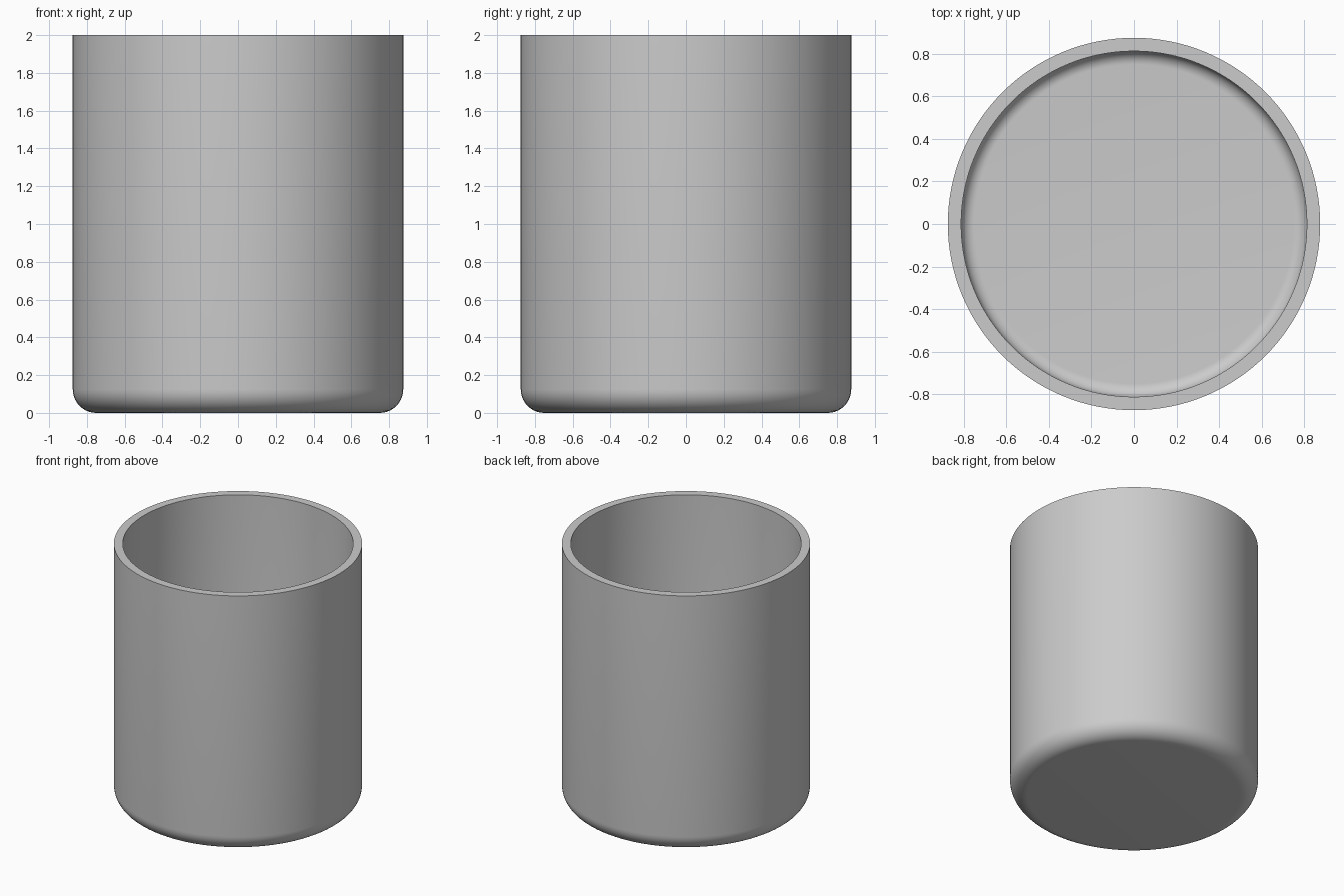
import bpy, bmesh
from math import sin, cos, pi, radians

if "Cube" in bpy.data.objects:
    bpy.data.objects.remove(bpy.data.objects["Cube"])

R, WALL, H, FILLET, SEG = 0.875, 0.0625, 2.0, 0.125, 128


def corner(radius, floor, fillet, steps=10):
    """Quarter-round from the floor up to the wall."""
    return [(radius - fillet + fillet * sin(i / steps * pi / 2),
             floor + fillet - fillet * cos(i / steps * pi / 2))
            for i in range(steps + 1)]


# Cup profile: outer base and wall, flat rim, inner wall and floor
outer = corner(R, 0, FILLET) + [(R, H)]
inner = corner(R - WALL, WALL, FILLET - WALL) + [(R - WALL, H)]
profile = outer + inner[::-1]

# Spin the profile into rings and cap the base and inner floor
bm = bmesh.new()
rings = [[bm.verts.new((r * cos(2 * pi * k / SEG), r * sin(2 * pi * k / SEG), z))
          for k in range(SEG)] for r, z in profile]
for a, b in zip(rings, rings[1:]):
    for k in range(SEG):
        n = (k + 1) % SEG
        bm.faces.new((a[k], a[n], b[n], b[k]))
bm.faces.new(rings[0][::-1])
bm.faces.new(rings[-1])
bmesh.ops.recalc_face_normals(bm, faces=bm.faces)

mesh = bpy.data.meshes.new("cup")
bm.to_mesh(mesh)
bm.free()
cup = bpy.data.objects.new("cup", mesh)
bpy.context.collection.objects.link(cup)

# Smooth walls with a crisp rim
bpy.context.view_layer.objects.active = cup
cup.select_set(True)
bpy.ops.object.shade_smooth_by_angle(angle=radians(30))
